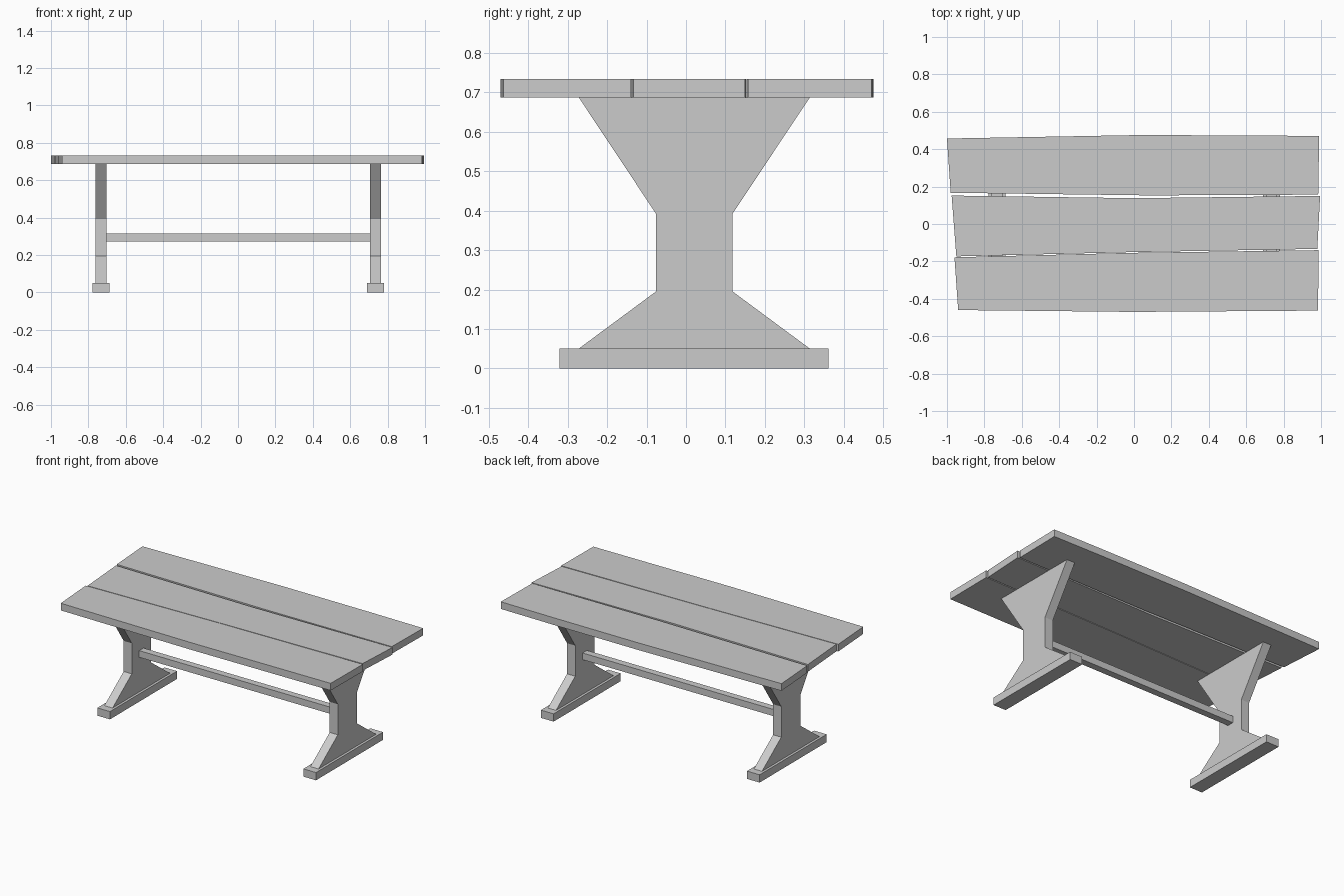
import bpy
import bmesh

cube = bpy.data.objects.get("Cube")
if cube:
    bpy.data.objects.remove(cube, do_unlink=True)

grey = bpy.data.materials.new("plain_grey")
grey.use_nodes = True
COLOUR = (0.6, 0.6, 0.6, 1)
grey.diffuse_color = COLOUR
grey.node_tree.nodes["Principled BSDF"].inputs["Base Color"].default_value = COLOUR


def extruded(name, outline, vector):
    """Solid made by sweeping a closed 3D outline along a vector."""
    bm = bmesh.new()
    face = bm.faces.new([bm.verts.new(p) for p in outline])
    swept = bmesh.ops.extrude_face_region(bm, geom=[face])
    verts = [g for g in swept["geom"] if isinstance(g, bmesh.types.BMVert)]
    bmesh.ops.translate(bm, verts=verts, vec=vector)
    bmesh.ops.recalc_face_normals(bm, faces=bm.faces)
    mesh = bpy.data.meshes.new(name)
    bm.to_mesh(mesh)
    bm.free()
    mesh.materials.append(grey)
    obj = bpy.data.objects.new(name, mesh)
    bpy.context.collection.objects.link(obj)
    return obj


def box(name, x, y, z):
    outline = [(x[0], y[0], z[0]), (x[1], y[0], z[0]),
               (x[1], y[1], z[0]), (x[0], y[1], z[0])]
    return extruded(name, outline, (0, 0, z[1] - z[0]))


# Three slightly uneven tabletop planks
BOTTOM, TOP = 0.687, 0.733
planks = {
    "back_plank": [(-1, 0.457), (0, 0.475), (0.62, 0.474), (0.99, 0.47),
                   (0.985, 0.157), (0.08, 0.153), (-0.98, 0.167)],
    "middle_plank": [(-0.975, 0.152), (0, 0.138), (0.995, 0.15),
                     (0.98, -0.133), (0, -0.15), (-0.95, -0.173)],
    "front_plank": [(-0.96, -0.178), (0, -0.154), (0.987, -0.14),
                    (0.984, -0.463), (0, -0.47), (-0.94, -0.46)],
}
for name, outline in planks.items():
    extruded(name, [(x, y, BOTTOM) for x, y in outline], (0, 0, TOP - BOTTOM))

# Trestle legs with a narrow waist, each on a foot bar
MID_Y = 0.021
half_profile = [(0.293, 0.05), (0.097, 0.195), (0.097, 0.392), (0.293, BOTTOM)]
profile = half_profile + [(-y, z) for y, z in reversed(half_profile)]
for side, x in (("right", -0.732), ("left", 0.735)):
    extruded(side + "_leg", [(x - 0.029, MID_Y + y, z) for y, z in profile], (0.058, 0, 0))
    box(side + "_foot", (x - 0.045, x + 0.045), (-0.321, 0.361), (0, 0.05))

# Stretcher bar joining the legs
box("stretcher", (-0.703, 0.706), (MID_Y - 0.022, MID_Y + 0.022), (0.273, 0.316))
